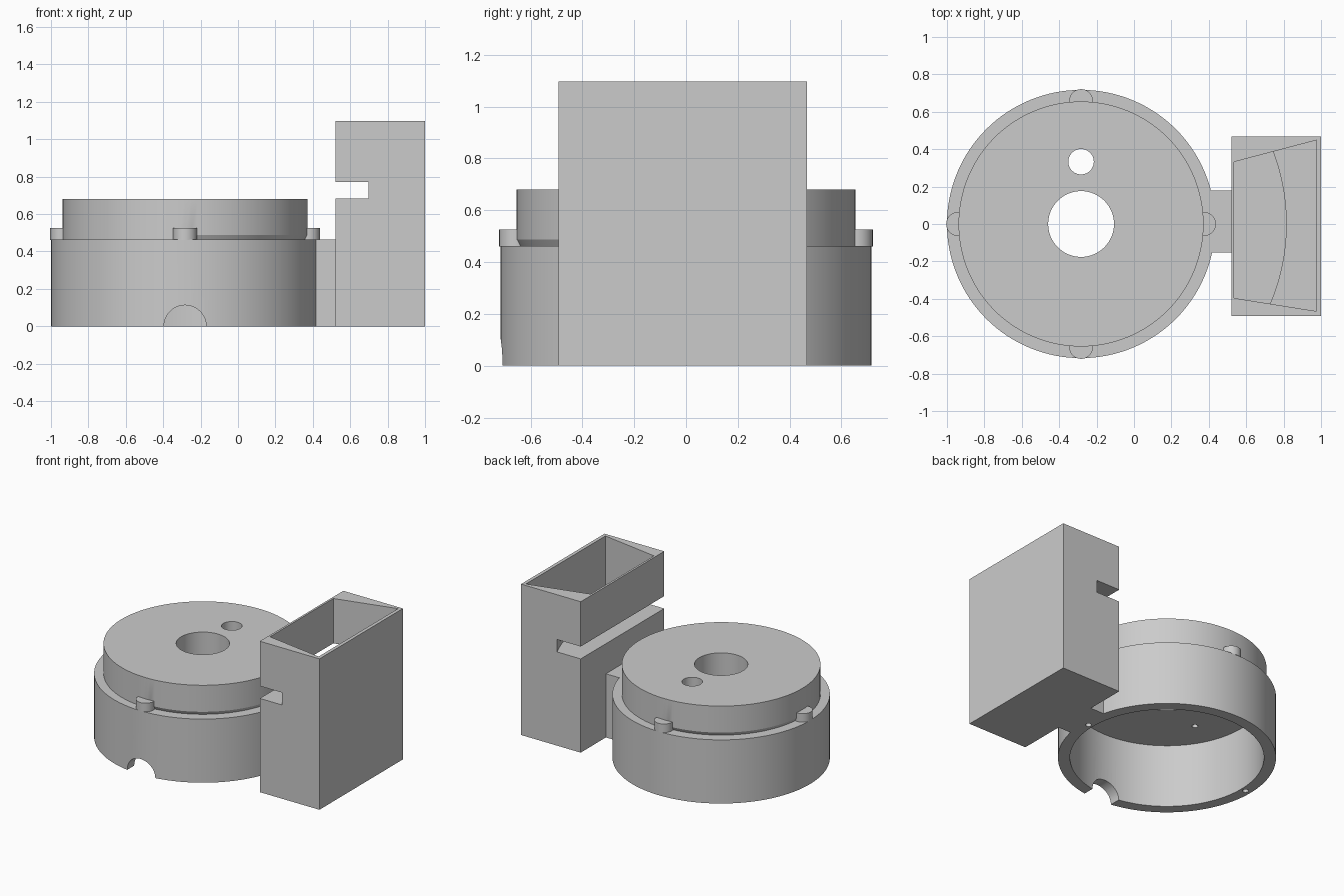
import bpy, bmesh, math
from mathutils import Matrix, Vector

cube = bpy.data.objects.get("Cube")
if cube:
    bpy.data.objects.remove(cube, do_unlink=True)

grey = bpy.data.materials.new("plain_grey")
grey.use_nodes = True
grey.diffuse_color = (0.6, 0.6, 0.6, 1)
grey.node_tree.nodes["Principled BSDF"].inputs["Base Color"].default_value = (0.6, 0.6, 0.6, 1)

CX = -0.283      # axis of the round body
RIM_Z = 0.463    # top of the round body
SEG = 128


def finish(name, bm):
    bmesh.ops.recalc_face_normals(bm, faces=bm.faces)
    mesh = bpy.data.meshes.new(name)
    bm.to_mesh(mesh)
    bm.free()
    mesh.materials.append(grey)
    obj = bpy.data.objects.new(name, mesh)
    bpy.context.collection.objects.link(obj)
    return obj


def prism(name, outline, z0, z1):
    """Extrude a flat outline upwards."""
    bm = bmesh.new()
    face = bm.faces.new([bm.verts.new((x, y, z0)) for x, y in outline])
    up = bmesh.ops.extrude_face_region(bm, geom=[face])["geom"]
    bmesh.ops.translate(bm, vec=(0, 0, z1 - z0),
                        verts=[v for v in up if isinstance(v, bmesh.types.BMVert)])
    return finish(name, bm)


def circle(x, y, r, n=SEG):
    return [(x + r * math.cos(2 * math.pi * i / n), y + r * math.sin(2 * math.pi * i / n))
            for i in range(n)]


def rect(x0, x1, y0, y1):
    return [(x0, y0), (x1, y0), (x1, y1), (x0, y1)]


def cut(target, cutters):
    bpy.context.view_layer.objects.active = target
    for c in cutters:
        mod = target.modifiers.new("cut", 'BOOLEAN')
        mod.operation = 'DIFFERENCE'
        mod.solver = 'EXACT'
        mod.object = c
        bpy.ops.object.modifier_apply(modifier=mod.name)
        bpy.data.objects.remove(c, do_unlink=True)


# Round body: open ring with a cable notch and two pin holes
body = prism("round_body", circle(CX, 0, 0.717), 0, RIM_Z)
notch = prism("notch_cutter", circle(0, 0, 0.113, 48), 0, 0.4)
notch.data.transform(Matrix.Translation((CX, -0.45, 0)) @ Matrix.Rotation(math.pi / 2, 4, 'X'))
cut(body, [prism("bore_cutter", circle(CX, 0, 0.638), -0.1, 0.6), notch]
    + [prism("pin_cutter", circle(CX + s * 0.674, 0, 0.02, 16), -0.1, 0.4) for s in (-1, 1)])

# Lid: disc whose lower edge is chamfered in two opposite quadrants
bm = bmesh.new()
rings = []
for z in (RIM_Z - 0.003, 0.487, 0.68):
    ring = []
    for x, y in circle(0, 0, 0.655):
        k = 0.978 if z < 0.48 and x * y < -0.005 else 1
        ring.append(bm.verts.new((CX + x * k, y * k, z)))
    rings.append(ring)
for low, high in zip(rings, rings[1:]):
    for i in range(SEG):
        j = (i + 1) % SEG
        bm.faces.new((low[i], low[j], high[j], high[i]))
bm.faces.new(rings[0])
bm.faces.new(rings[-1])
lid = finish("lid", bm)
cut(lid, [prism("centre_hole_cutter", circle(CX, 0, 0.176, 64), 0.3, 0.9),
          prism("small_hole_cutter", circle(CX, 0.333, 0.068, 48), 0.3, 0.9),
          prism("pinhole_cutter", circle(CX - 0.385, -0.173, 0.02, 16), 0.3, 0.5)])

# Four locking pegs around the rim
pegs = []
for i, side in enumerate(("left", "back", "right", "front")):
    a = i * math.pi / 2
    pegs.append(prism(side + "_peg",
                      circle(CX + 0.657 * math.cos(a), 0.657 * math.sin(a), 0.064, 40),
                      RIM_Z - 0.002, 0.525))

# Bridge joining the round body to the tower
bridge = prism("bridge", rect(0.39, 0.53, -0.152, 0.178), 0, RIM_Z)
cut(bridge, [prism("bridge_cutter", circle(CX, 0, 0.7), -0.1, 0.6)])

# Tower: tapered tray in the top and a curved slot through the inner side
tower = prism("tower", rect(0.52, 1.0, -0.492, 0.468), 0, 1.098)
cut(tower, [
    prism("tray_cutter", [(0.535, -0.396), (0.975, -0.466), (0.975, 0.448), (0.535, 0.332)], 0.72, 1.3),
    prism("slot_cutter", circle(CX, 0, 1.097, 192), 0.682, 0.772)])

# Smooth the round walls, keep the edges sharp
bpy.ops.object.select_all(action='DESELECT')
for obj in [body, lid, bridge, tower] + pegs:
    obj.select_set(True)
    bpy.context.view_layer.objects.active = obj
bpy.ops.object.shade_smooth_by_angle(angle=math.radians(25))
